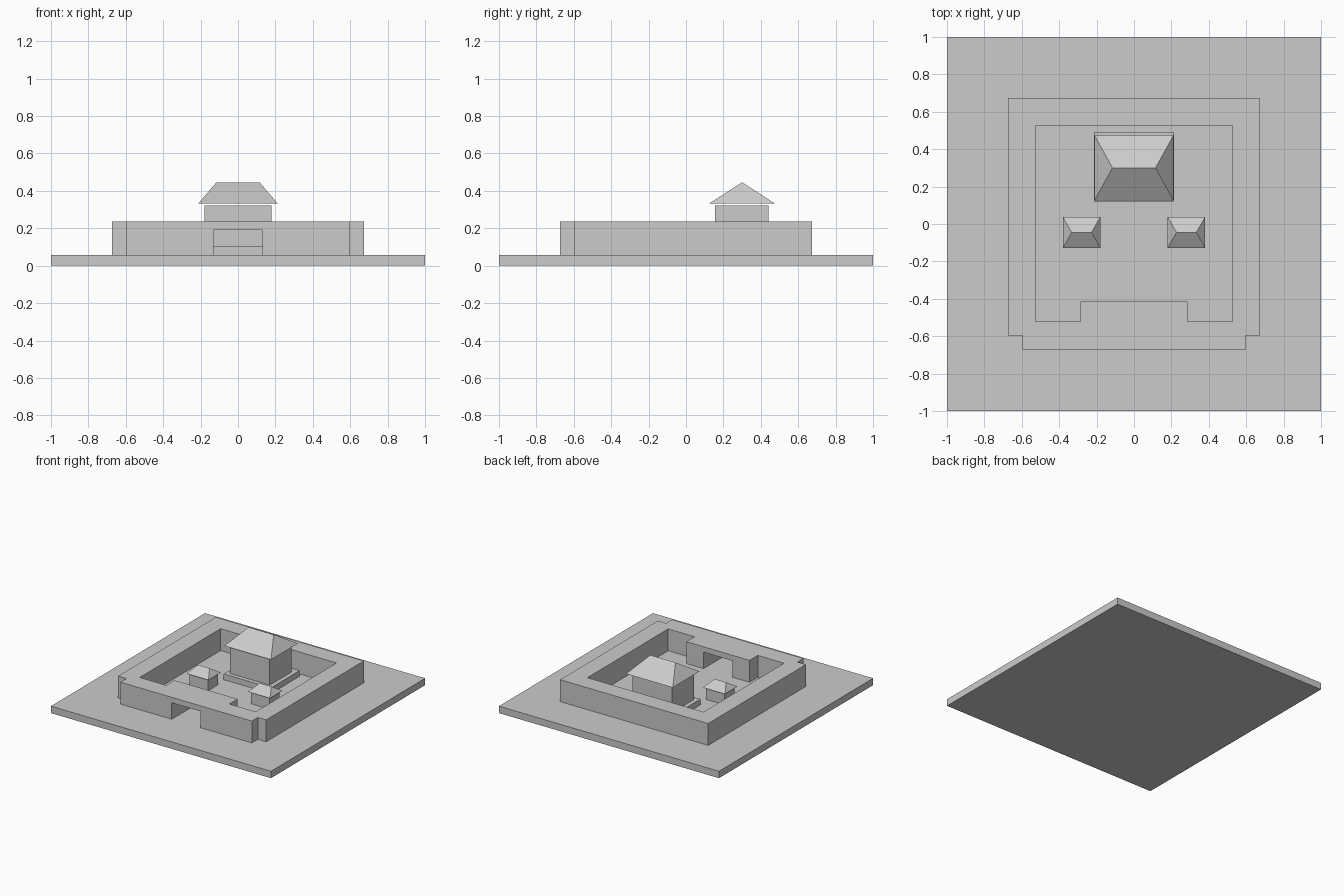
import bpy
import bmesh

cube = bpy.data.objects.get("Cube")
if cube:
    bpy.data.objects.remove(cube, do_unlink=True)

stone = bpy.data.materials.new("light grey")
GREY = (0.6, 0.6, 0.6, 1)
stone.diffuse_color = GREY
stone.use_nodes = True
stone.node_tree.nodes["Principled BSDF"].inputs["Base Color"].default_value = GREY


def add_object(name, bm):
    bmesh.ops.recalc_face_normals(bm, faces=bm.faces)
    mesh = bpy.data.meshes.new(name)
    bm.to_mesh(mesh)
    bm.free()
    mesh.materials.append(stone)
    obj = bpy.data.objects.new(name, mesh)
    bpy.context.collection.objects.link(obj)
    return obj


def prism(name, half_plan, z0, z1):
    """Extrude a plan given by its +x half, front to back, mirrored in x."""
    plan = half_plan + [(-x, y) for x, y in reversed(half_plan)]
    bm = bmesh.new()
    face = bm.faces.new([bm.verts.new((x, y, z0)) for x, y in plan])
    new = bmesh.ops.extrude_face_region(bm, geom=[face])["geom"]
    tops = [v for v in new if isinstance(v, bmesh.types.BMVert)]
    bmesh.ops.translate(bm, verts=tops, vec=(0, 0, z1 - z0))
    return add_object(name, bm)


def block(name, half_width, y0, y1, z0, z1, x=0):
    obj = prism(name, [(half_width, y0), (half_width, y1)], z0, z1)
    obj.location.x = x
    return obj


def hip_roof(name, half_width, half_ridge, y0, y1, z0, z1, x=0):
    bm = bmesh.new()
    w, mid = half_width, (y0 + y1) / 2
    base = [bm.verts.new((a, b, z0)) for a, b in ((-w, y0), (w, y0), (w, y1), (-w, y1))]
    left, right = [bm.verts.new((s * half_ridge, mid, z1)) for s in (-1, 1)]
    a, b, c, d = base
    for verts in (base, (a, b, right, left), (b, c, right), (c, d, left, right), (d, a, left)):
        bm.faces.new(verts)
    obj = add_object(name, bm)
    obj.location.x = x
    return obj


def cut(target, cutter):
    mod = target.modifiers.new("cut", "BOOLEAN")
    mod.operation = "DIFFERENCE"
    mod.solver = "EXACT"
    mod.object = cutter
    bpy.context.view_layer.objects.active = target
    bpy.ops.object.modifier_apply(modifier=mod.name)
    bpy.data.objects.remove(cutter, do_unlink=True)


GROUND = 0.057

# Ground slab
block("ground_slab", 1, -1, 1, 0, GROUND)

# Enclosure wall with stepped front corners, courtyard and gate passage
wall = prism("enclosure_wall",
             [(0.597, -0.673), (0.597, -0.595), (0.673, -0.595), (0.673, 0.673)],
             GROUND, 0.237)
cut(wall, prism("courtyard_cutter",
                [(0.287, -0.415), (0.287, -0.522), (0.527, -0.522), (0.527, 0.527)],
                -0.1, 0.5))
cut(wall, block("gate_cutter", 0.131, -0.8, -0.3, -0.1, 0.192))

# Main hall on its terrace
block("hall_terrace", 0.215, 0.12, 0.493, GROUND, 0.104)
block("hall_body", 0.18, 0.155, 0.44, 0.104, 0.323)
hip_roof("hall_roof", 0.212, 0.115, 0.125, 0.475, 0.333, 0.446)

# Pair of side pavilions
for side, x in (("right", -0.28), ("left", 0.28)):
    block(side + "_pavilion_body", 0.083, -0.11, 0.02, GROUND, 0.152, x)
    hip_roof(side + "_pavilion_roof", 0.1, 0.053, -0.127, 0.037, 0.157, 0.21, x)
